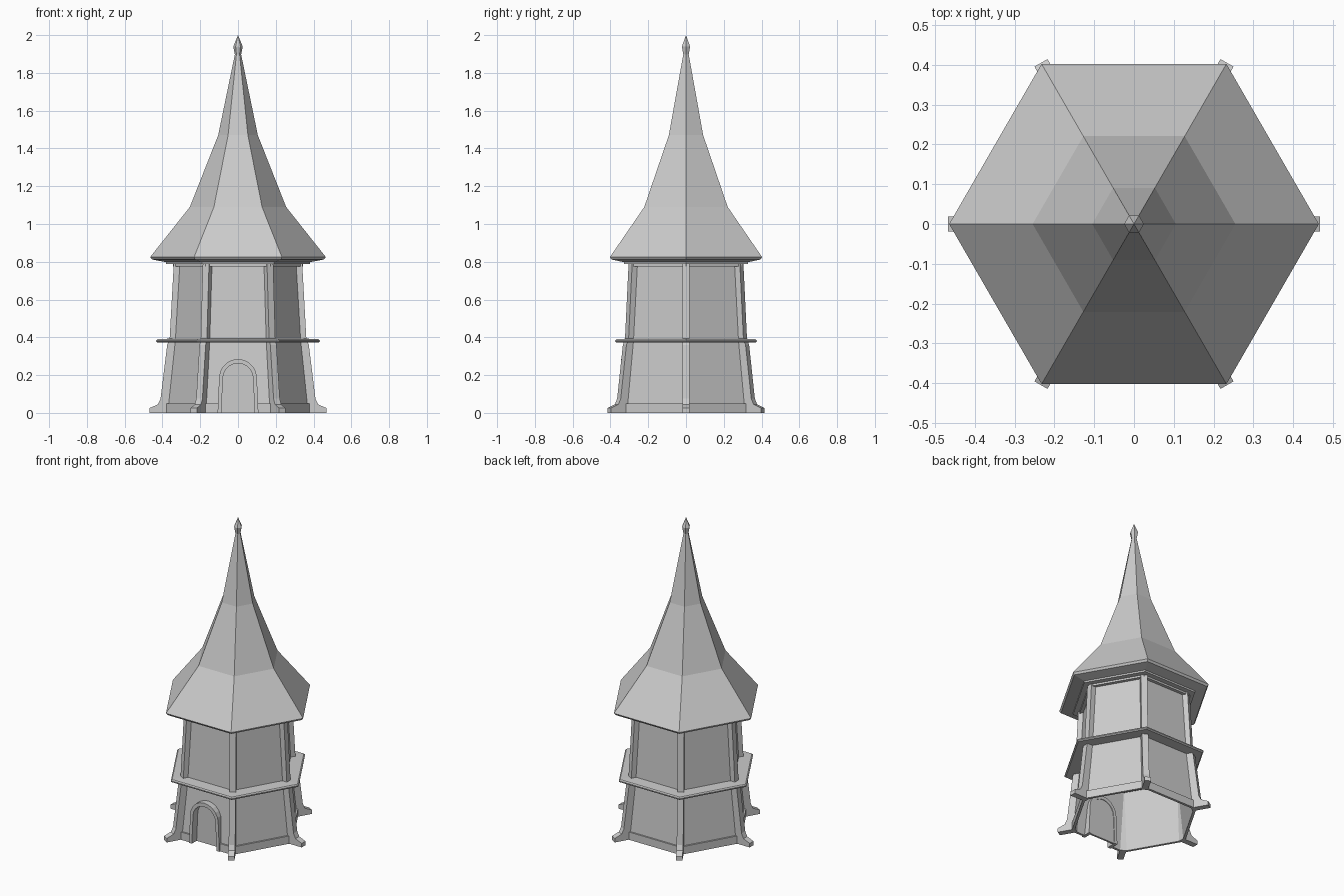
import bpy, bmesh
from math import cos, sin, pi, radians
from mathutils import Matrix

cube = bpy.data.objects.get("Cube")
if cube:
    bpy.data.objects.remove(cube)

GREY = (0.6, 0.6, 0.6, 1)
stone = bpy.data.materials.new("plain grey")
stone.use_nodes = True
stone.diffuse_color = GREY
stone.node_tree.nodes["Principled BSDF"].inputs["Base Color"].default_value = GREY


def finish(name, bm):
    bmesh.ops.remove_doubles(bm, verts=bm.verts, dist=1e-5)
    bmesh.ops.recalc_face_normals(bm, faces=bm.faces)
    mesh = bpy.data.meshes.new(name)
    bm.to_mesh(mesh)
    bm.free()
    mesh.materials.append(stone)
    obj = bpy.data.objects.new(name, mesh)
    bpy.context.collection.objects.link(obj)
    return obj


def hex_lathe(name, profile, closed=False):
    """Sweep (radius, z) points around six corners, one corner on +x."""
    bm = bmesh.new()
    rings = [[bm.verts.new((r * cos(k * pi / 3), r * sin(k * pi / 3), z))
              for k in range(6)] for r, z in profile]
    pairs = list(zip(rings, rings[1:]))
    if closed:
        pairs.append((rings[-1], rings[0]))
    for low, high in pairs:
        for k in range(6):
            n = (k + 1) % 6
            bm.faces.new((low[k], low[n], high[n], high[k]))
    return finish(name, bm)


def add_prism(bm, outline, half, matrix):
    """Extrude an (x, z) outline along y, then place it with a matrix."""
    sides = [[bm.verts.new(matrix @ Matrix.Translation((x, y, z)).translation)
              for x, z in outline] for y in (-half, half)]
    for side in sides:
        bm.faces.new(side)
    for i in range(len(outline)):
        j = (i + 1) % len(outline)
        bm.faces.new((sides[0][i], sides[0][j], sides[1][j], sides[1][i]))


def arch(width, foot, top, steps=10):
    """Door outline from right foot over the arch to left foot."""
    spring = top - width
    curve = [(width * cos(pi * i / steps), spring + width * sin(pi * i / steps))
             for i in range(steps + 1)]
    return [(foot, 0)] + curve + [(-foot, 0)]


# Tower walls, thin and open underneath
walls = hex_lathe("walls", [(0.383, 0), (0.343, 0.38), (0.318, 0.80),
                            (0.306, 0.80), (0.331, 0.38), (0.371, 0)], True)

# Doorway cut through the front wall
bm = bmesh.new()
opening = [(x, z - 0.05 if z == 0 else z) for x, z in arch(0.085, 0.092, 0.27)]
add_prism(bm, opening, 0.1, Matrix.Translation((0, -0.32, 0)))
cutter = finish("door_cutter", bm)
cutter.hide_render = True
cut = walls.modifiers.new("doorway", "BOOLEAN")
cut.operation = "DIFFERENCE"
cut.solver = "EXACT"
cut.object = cutter
bpy.context.view_layer.objects.active = walls
bpy.ops.object.modifier_apply(modifier=cut.name)
bpy.data.objects.remove(cutter)

# Door frame: a band between two arches, standing proud of the wall
bm = bmesh.new()
outer, inner = arch(0.1, 0.108, 0.285), arch(0.08, 0.088, 0.262)
front, back = -0.345, -0.28
loops = [[bm.verts.new((x, y, z)) for x, z in line]
         for line, y in ((outer, front), (inner, front), (inner, back), (outer, back))]
for a, b in zip(loops, loops[1:] + loops[:1]):
    for i in range(len(a) - 1):
        bm.faces.new((a[i], a[i + 1], b[i + 1], b[i]))
for end in (0, -1):
    bm.faces.new([line[end] for line in loops])
finish("door_frame", bm)

# Recessed door
bm = bmesh.new()
add_prism(bm, arch(0.081, 0.089, 0.263), 0.006, Matrix.Translation((0, -0.29, 0)))
finish("door", bm)

# Skirting on every side, the front one split around the door
for k in range(6):
    bm = bmesh.new()
    turn = Matrix.Rotation(k * pi / 3, 4, "Z")
    spans = ((-0.185, -0.1), (0.1, 0.185)) if k == 0 else ((-0.185, 0.185),)
    for left, right in spans:
        board = [(left, 0), (right, 0), (right, 0.05), (left, 0.05)]
        add_prism(bm, board, 0.006, turn @ Matrix.Translation((0, -0.331, 0)))
    finish(f"skirting_{k + 1}", bm)

# Corner posts with feet that kick outward
post = [(0.30, 0.79), (0.34, 0.79), (0.362, 0.39), (0.375, 0.36), (0.41, 0.075),
        (0.424, 0.045), (0.468, 0.026), (0.468, 0), (0.36, 0), (0.33, 0.38)]
for k in range(6):
    bm = bmesh.new()
    add_prism(bm, post, 0.019, Matrix.Rotation(radians(60 * k), 4, "Z"))
    finish(f"corner_post_{k + 1}", bm)

# Ledge between the storeys
hex_lathe("ledge", [(0.325, 0.372), (0.425, 0.372), (0.433, 0.378),
                    (0.433, 0.384), (0.425, 0.39), (0.325, 0.395)], True)

# Band under the eaves
hex_lathe("eaves_band", [(0.30, 0.775), (0.343, 0.775), (0.343, 0.787),
                         (0.38, 0.787), (0.38, 0.803), (0.30, 0.803)], True)

# Flared roof with a closed underside
hex_lathe("roof", [(0, 0.797), (0.375, 0.797), (0.455, 0.812), (0.465, 0.825),
                   (0.255, 1.09), (0.105, 1.47), (0.012, 1.92), (0, 1.92)])

# Finial
hex_lathe("finial", [(0, 1.885), (0.014, 1.885), (0.025, 1.94), (0, 2.0)])
